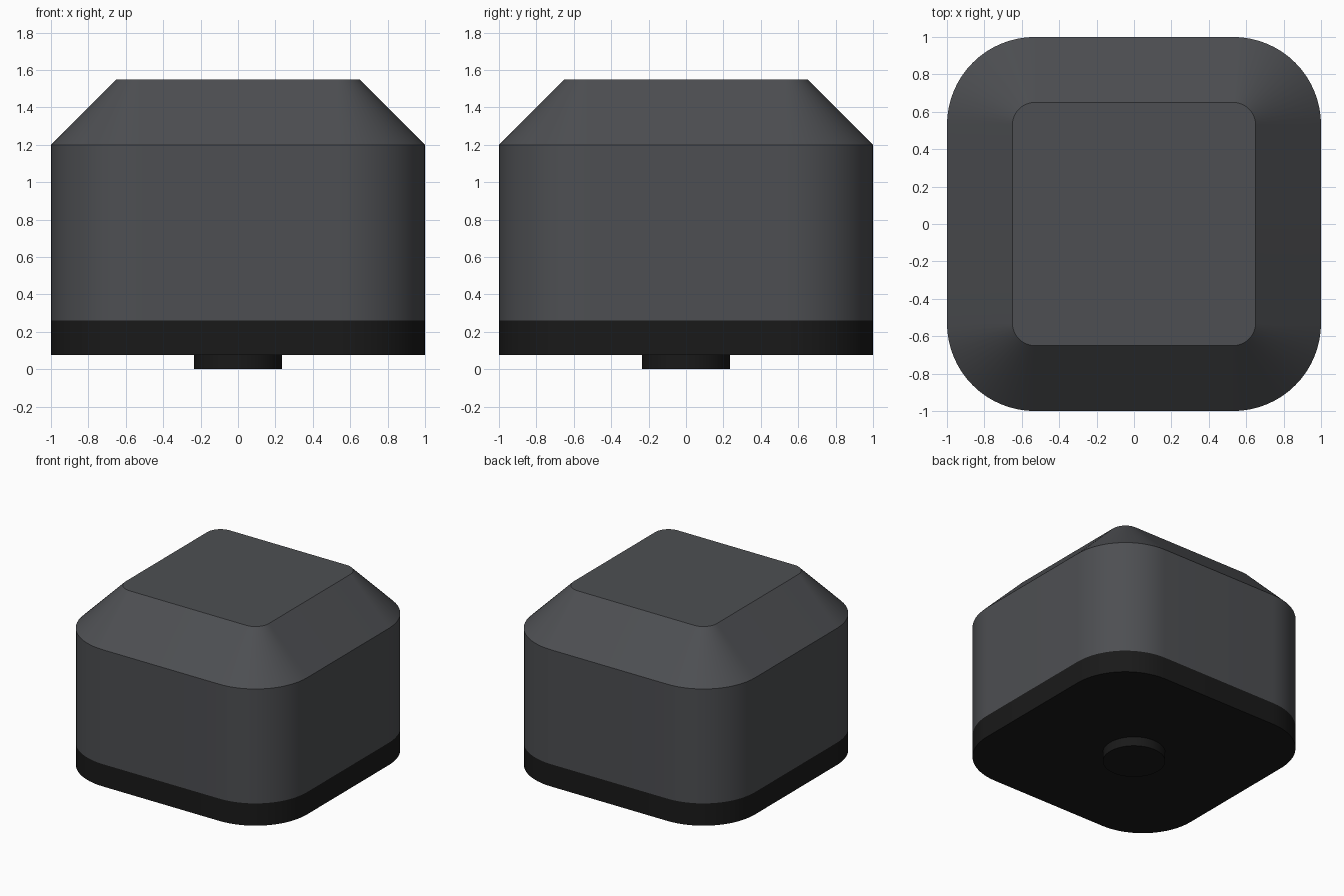
import bpy, bmesh, math

if "Cube" in bpy.data.objects:
    bpy.data.objects.remove(bpy.data.objects["Cube"])

CORNER = 0.53   # corner arc centre, shared by every level
SEGS = 16


def material(name, rgb):
    m = bpy.data.materials.new(name)
    m.diffuse_color = (*rgb, 1)
    m.use_nodes = True
    m.node_tree.nodes["Principled BSDF"].inputs["Base Color"].default_value = m.diffuse_color
    return m


def rounded_square(half):
    """Outline of a square with rounded corners."""
    r = half - CORNER
    pts = []
    for q in range(4):
        mid = math.radians(45 + 90 * q)
        cx = math.copysign(CORNER, math.cos(mid))
        cy = math.copysign(CORNER, math.sin(mid))
        for i in range(SEGS + 1):
            a = math.pi / 2 * (q + i / SEGS)
            pts.append((cx + r * math.cos(a), cy + r * math.sin(a)))
    return pts


def circle(r, n=64):
    return [(r * math.cos(2 * math.pi * i / n), r * math.sin(2 * math.pi * i / n))
            for i in range(n)]


def stack(name, levels, mat):
    """Solid lofted through (outline, z) levels, capped at both ends."""
    bm = bmesh.new()
    rings = [[bm.verts.new((x, y, z)) for x, y in pts] for pts, z in levels]
    for a, b in zip(rings, rings[1:]):
        n = len(a)
        for i in range(n):
            j = (i + 1) % n
            bm.faces.new((a[i], a[j], b[j], b[i]))
    bm.faces.new(rings[0][::-1])
    bm.faces.new(rings[-1])
    me = bpy.data.meshes.new(name)
    bm.to_mesh(me)
    bm.free()
    me.materials.append(mat)
    ob = bpy.data.objects.new(name, me)
    bpy.context.collection.objects.link(ob)
    bpy.ops.object.select_all(action='DESELECT')
    ob.select_set(True)
    bpy.context.view_layer.objects.active = ob
    bpy.ops.object.shade_smooth_by_angle(angle=math.radians(30))
    return ob


grey = material("dark_grey", (0.075, 0.078, 0.085))
black = material("black_rubber", (0.01, 0.01, 0.01))

# Main housing with sloped shoulders
stack("housing", [(rounded_square(1), 0.26), (rounded_square(1), 1.2),
                  (rounded_square(0.65), 1.55)], grey)
# Black base band
stack("base", [(rounded_square(1), 0.077), (rounded_square(1), 0.26)], black)
# Round foot under the base
stack("foot", [(circle(0.235), 0), (circle(0.235), 0.077)], black)
